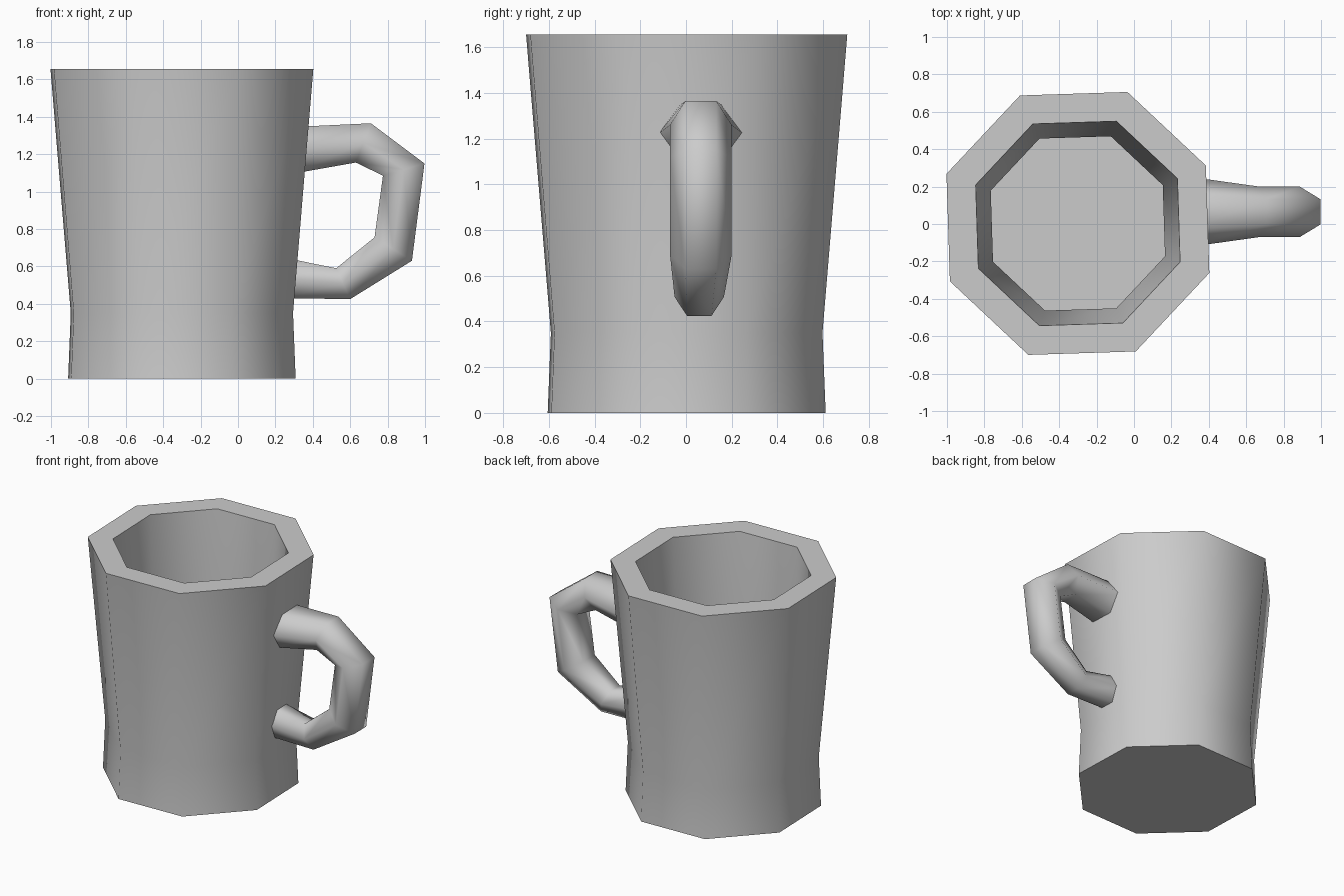
import bpy
import bmesh
import math

cube = bpy.data.objects.get("Cube")
if cube:
    bpy.data.objects.remove(cube, do_unlink=True)

grey = bpy.data.materials.new("plain grey")
grey.use_nodes = True
colour = (0.6, 0.6, 0.6, 1)
grey.diffuse_color = colour
grey.node_tree.nodes["Principled BSDF"].inputs["Base Color"].default_value = colour


def loft(name, rings):
    """Skin a closed shape through matching rings and cap both ends."""
    bm = bmesh.new()
    loops = [[bm.verts.new(p) for p in ring] for ring in rings]
    n = len(loops[0])
    for a, b in zip(loops, loops[1:]):
        for i in range(n):
            j = (i + 1) % n
            bm.faces.new((a[i], a[j], b[j], b[i]))
    bm.faces.new(loops[0])
    bm.faces.new(loops[-1])
    bmesh.ops.recalc_face_normals(bm, faces=bm.faces[:])
    mesh = bpy.data.meshes.new(name)
    bm.to_mesh(mesh)
    bm.free()
    mesh.materials.append(grey)
    obj = bpy.data.objects.new(name, mesh)
    bpy.context.collection.objects.link(obj)
    bpy.ops.object.select_all(action='DESELECT')
    obj.select_set(True)
    bpy.context.view_layer.objects.active = obj
    bpy.ops.object.shade_smooth_by_angle(angle=math.radians(80))
    return obj


def octagon(radius, z):
    angles = [math.radians(24.35 + 45 * i) for i in range(8)]
    return [(-0.3 + radius * math.cos(a), 0.003 + radius * math.sin(a), z)
            for a in angles]


def hexagon(outer, inner, w):
    """Handle section between an outer and an inner point, half width w."""
    y = 0.065 if w > 0.12 else 0.058
    mid = [(o + i) / 2 for o, i in zip(outer, inner)]
    corners = [(outer, -w / 2), (outer, w / 2), (mid, w),
               (inner, w / 2), (inner, -w / 2), (mid, -w)]
    return [(p[0], y + dy, p[1]) for p, dy in corners]


# Cup: up the outside, over the rim, down the inside to the floor
cup_profile = [(0.65, 0), (0.635, 0.35), (0.751, 1.655),
               (0.584, 1.655), (0.498, 0.35), (0.506, 0.13)]
loft("cup", [octagon(r, z) for r, z in cup_profile])

# Handle: from the upper joint round to the lower joint
handle_path = [((0.29, 1.345), (0.29, 1.095), 0.188),
               ((0.71, 1.365), (0.63, 1.155), 0.135),
               ((0.997, 1.15), (0.775, 1.085), 0.135),
               ((0.93, 0.63), (0.73, 0.755), 0.135),
               ((0.60, 0.425), (0.525, 0.59), 0.108),
               ((0.23, 0.43), (0.23, 0.65), 0.108)]
loft("handle", [hexagon(*section) for section in handle_path])
